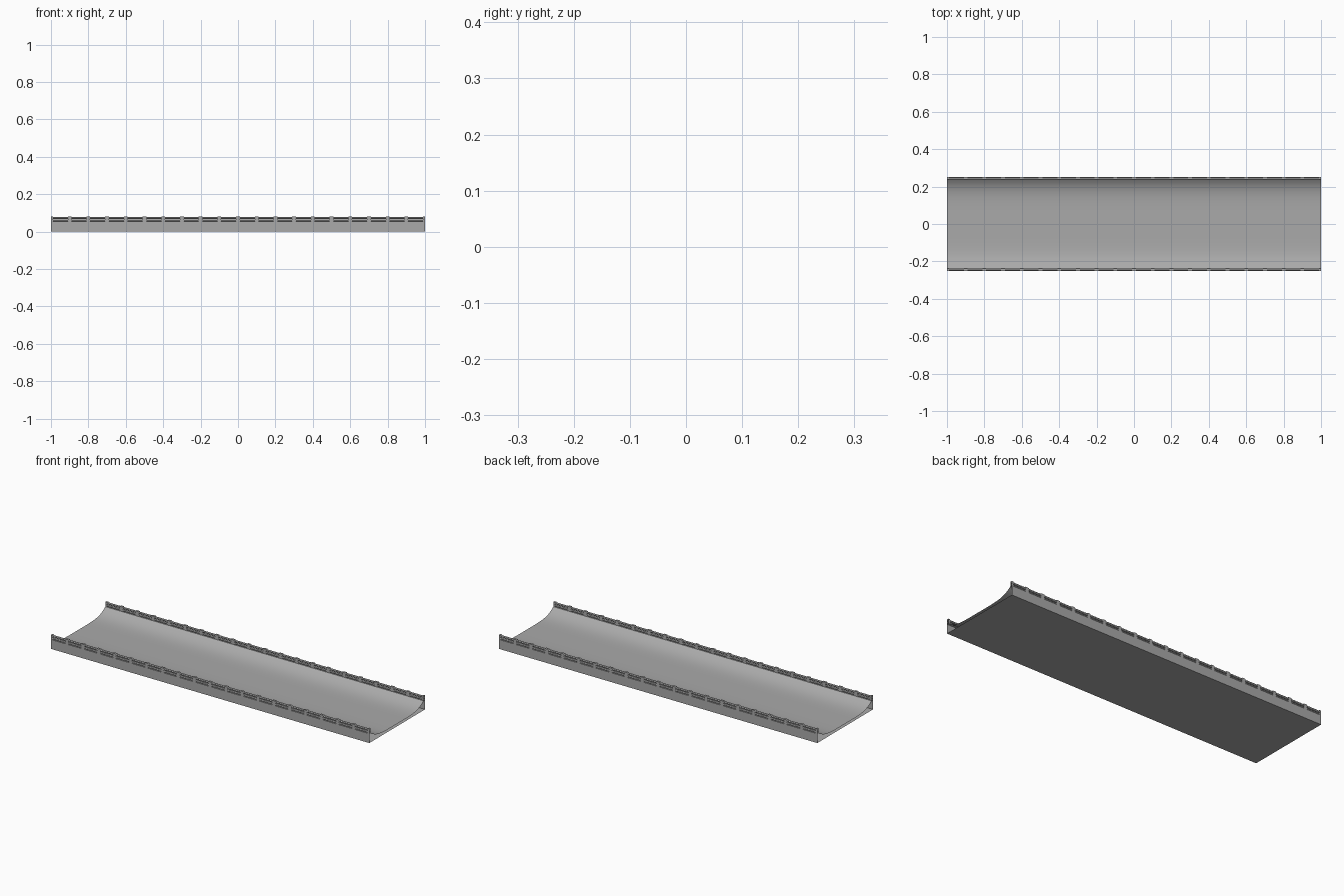
import bpy, bmesh, math

if "Cube" in bpy.data.objects:
    bpy.data.objects.remove(bpy.data.objects["Cube"])

HALF_LEN = 1.0
OUTER, INNER = 0.25, 0.238      # curb and railing faces
CURB_Z, TOP_Z = 0.053, 0.08     # curb top and railing top
BAYS = 20

concrete = bpy.data.materials.new("concrete grey")
concrete.diffuse_color = (0.40, 0.40, 0.40, 1)
concrete.use_nodes = True
concrete.node_tree.nodes["Principled BSDF"].inputs["Base Color"].default_value = concrete.diffuse_color


def sweep(name, profiles, spans, smooth=False):
    """Run closed (y, z) profiles along x as open-ended tubes over each span."""
    bm = bmesh.new()
    for profile in profiles:
        for x0, x1 in spans:
            a = [bm.verts.new((x0, y, z)) for y, z in profile]
            b = [bm.verts.new((x1, y, z)) for y, z in profile]
            n = len(profile)
            for i in range(n):
                j = (i + 1) % n
                bm.faces.new((a[j], a[i], b[i], b[j]))
    mesh = bpy.data.meshes.new(name)
    bm.to_mesh(mesh)
    bm.free()
    mesh.materials.append(concrete)
    ob = bpy.data.objects.new(name, mesh)
    bpy.context.collection.objects.link(ob)
    if smooth:
        bpy.ops.object.select_all(action='DESELECT')
        bpy.context.view_layer.objects.active = ob
        ob.select_set(True)
        bpy.ops.object.shade_smooth_by_angle(angle=math.radians(30))
    return ob


# Deck: flat underside, straight outer walls, dished top between two curbs
STEPS = 32
deck = [(-OUTER, 0), (OUTER, 0), (OUTER, CURB_Z)]
for i in range(STEPS + 1):
    t = 1 - 2 * i / STEPS
    deck.append((INNER * t, 0.014 + (CURB_Z - 0.014) * abs(t) ** 5))
deck.append((-OUTER, CURB_Z))
sweep("deck", [deck], [(-HALF_LEN, HALF_LEN)], smooth=True)

# Railing posts, with half posts at both ends
spans = []
for k in range(BAYS + 1):
    x = -HALF_LEN + 2 * HALF_LEN * k / BAYS
    spans.append((max(x - 0.01, -HALF_LEN), min(x + 0.01, HALF_LEN)))

# Two railings, each with posts and a pair of pipes
for side, label in ((-1, "front"), (1, "back")):
    mid = side * (OUTER + INNER) / 2
    w = (OUTER - INNER) / 2
    box = [(mid - w, CURB_Z), (mid + w, CURB_Z), (mid + w, TOP_Z), (mid - w, TOP_Z)]
    sweep(label + "_railing_posts", [box], spans)
    pipes = []
    for z in (0.0595, 0.0730):
        pipes.append([(mid + 0.0055 * math.cos(a), z + 0.0055 * math.sin(a))
                      for a in (math.tau * i / 12 for i in range(12))])
    sweep(label + "_railing_pipes", pipes, [(-HALF_LEN, HALF_LEN)], smooth=True)
